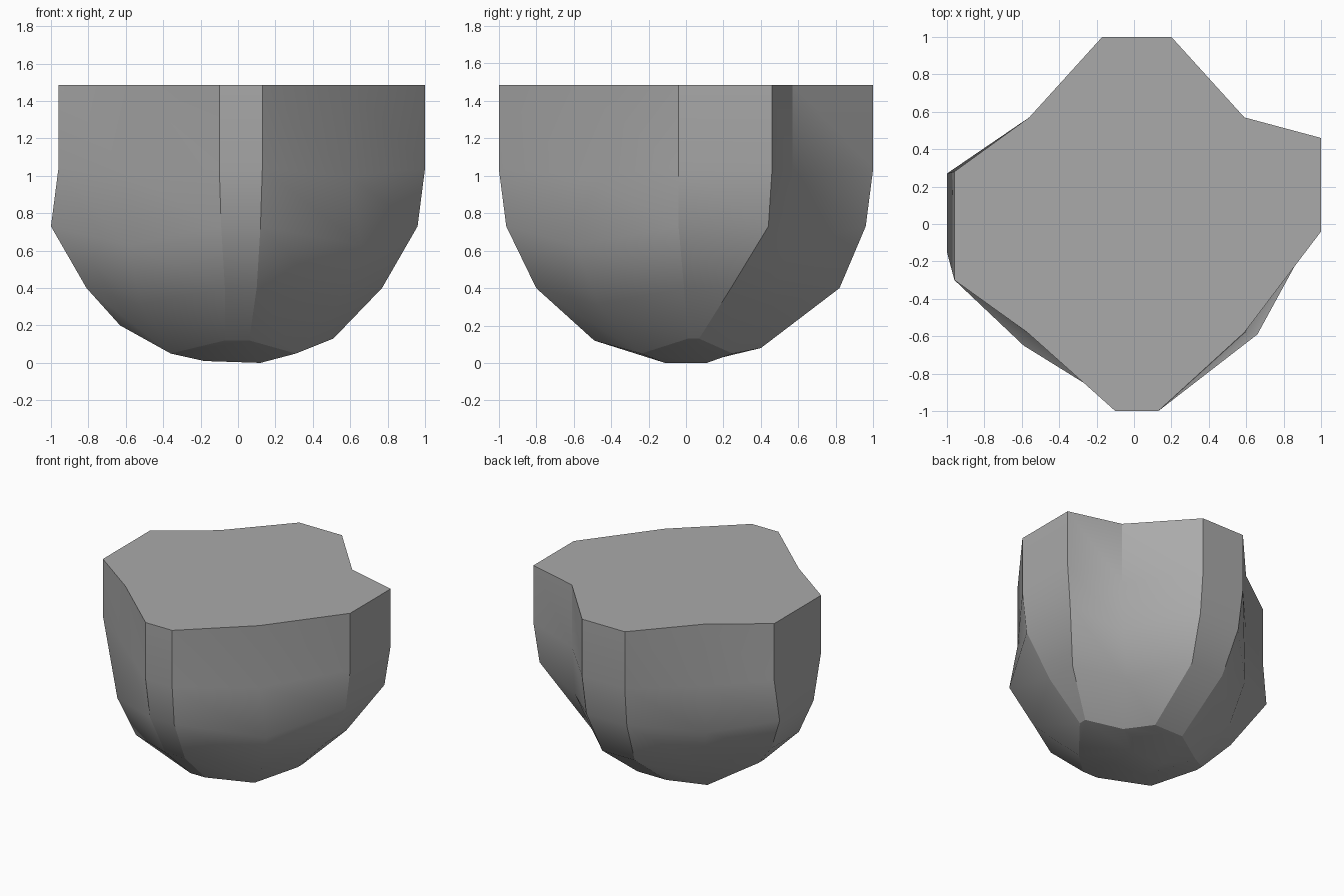
import bpy
import bmesh

default_cube = bpy.data.objects.get("Cube")
if default_cube:
    bpy.data.objects.remove(default_cube, do_unlink=True)

# One flat grey for the whole body
grey = bpy.data.materials.new("stone_grey")
grey.use_nodes = True
colour = (0.4, 0.4, 0.4, 1)
grey.diffuse_color = colour
grey.node_tree.nodes["Principled BSDF"].inputs["Base Color"].default_value = colour

TOP = 1.485
SHOULDER = 1.04
BELLY = 0.73
LOW = 0.4

# Flat side strips: (height, outward position, start, end along the strip), top to bottom
front_strip = [(TOP, -1, -.1, .13), (SHOULDER, -1, -.1, .13), (BELLY, -.96, -.09, .12),
               (LOW, -.8, -.07, .1), (.12, -.49, -.07, .06)]
right_strip = [(TOP, 1, -.04, .46), (SHOULDER, 1, -.04, .46), (BELLY, .96, -.04, .44),
               (LOW, .77, -.01, .24), (.13, .51, .01, .07)]
back_strip = [(TOP, 1, .2, -.17), (SHOULDER, 1, .2, -.17), (BELLY, .96, .19, -.16),
              (LOW, .82, .15, -.13), (.08, .4, .14, -.11)]
left_strip = [(TOP, -.96, .28, -.3), (SHOULDER, -.96, .28, -.3), (BELLY, -1, .27, -.15),
              (LOW, -.81, .1, -.24), (.2, -.63, 0, -.06)]

# Corner columns: plan position at each height, sagging below the strip levels
corner_levels = (TOP, 1, .63, .31, .05)
front_right = [(.59, -.58), (.59, -.58), (.66, -.59), (.53, -.47), (.31, -.24)]
back_right = [(.59, .57), (.59, .57), (.57, .56), (.46, .46), (.31, .25)]
back_left = [(-.56, .57), (-.56, .57), (-.56, .56), (-.5, .47), (-.36, .25)]
front_left = [(-.57, -.58), (-.57, -.58), (-.59, -.65), (-.52, -.52), (-.36, -.24)]


def strip_columns(strip, faces_y):
    """Return the two edge columns of a side strip."""
    columns = []
    for end in (2, 3):
        if faces_y:
            columns.append([(row[end], row[1], row[0]) for row in strip])
        else:
            columns.append([(row[1], row[end], row[0]) for row in strip])
    return columns


def corner_column(points):
    return [(x, y, z) for (x, y), z in zip(points, corner_levels)]


# Columns run anticlockwise: strip start, strip end, corner
columns = []
sides = ((front_strip, True, front_right), (right_strip, False, back_right),
         (back_strip, True, back_left), (left_strip, False, front_left))
for strip, faces_y, corner in sides:
    columns += strip_columns(strip, faces_y)
    columns.append(corner_column(corner))

bm = bmesh.new()
grid = [[bm.verts.new(point) for point in column] for column in columns]
count = len(grid)

# Outer wall
for i in range(count):
    here, after = grid[i], grid[(i + 1) % count]
    for k in range(len(corner_levels) - 1):
        bm.faces.new((here[k], here[k + 1], after[k + 1], after[k]))

# Flat lid
bm.faces.new([column[0] for column in grid])

# Faceted underside: one sloping panel per side around a small flat base
base = [bm.verts.new(p) for p in ((.12, -.11, 0), (.12, .11, 0),
                                  (-.18, .11, .01), (-.18, -.11, .01))]
for side in range(len(base)):
    first = side * 3
    rim = [grid[(first + step) % count][-1] for step in (-1, 0, 1, 2)]
    bm.faces.new([base[side - 1], base[side]] + rim[::-1])
bm.faces.new(base[::-1])
bmesh.ops.recalc_face_normals(bm, faces=bm.faces)

# Smooth shading with crisp strip edges, lid rim and underside rim
for face in bm.faces:
    face.smooth = True
for i, column in enumerate(grid):
    after = grid[(i + 1) % count]
    for level in (0, -1):
        bm.edges.get((column[level], after[level])).smooth = False
    if i % 3 < 2:
        for upper, lower in zip(column, column[1:]):
            bm.edges.get((upper, lower)).smooth = False
# Crease at the top of the hollow back corner
hollow = grid[5]
bm.edges.get((hollow[0], hollow[1])).smooth = False

mesh = bpy.data.meshes.new("faceted_body")
bm.to_mesh(mesh)
bm.free()
mesh.materials.append(grey)
body = bpy.data.objects.new("faceted_body", mesh)
bpy.context.collection.objects.link(body)
